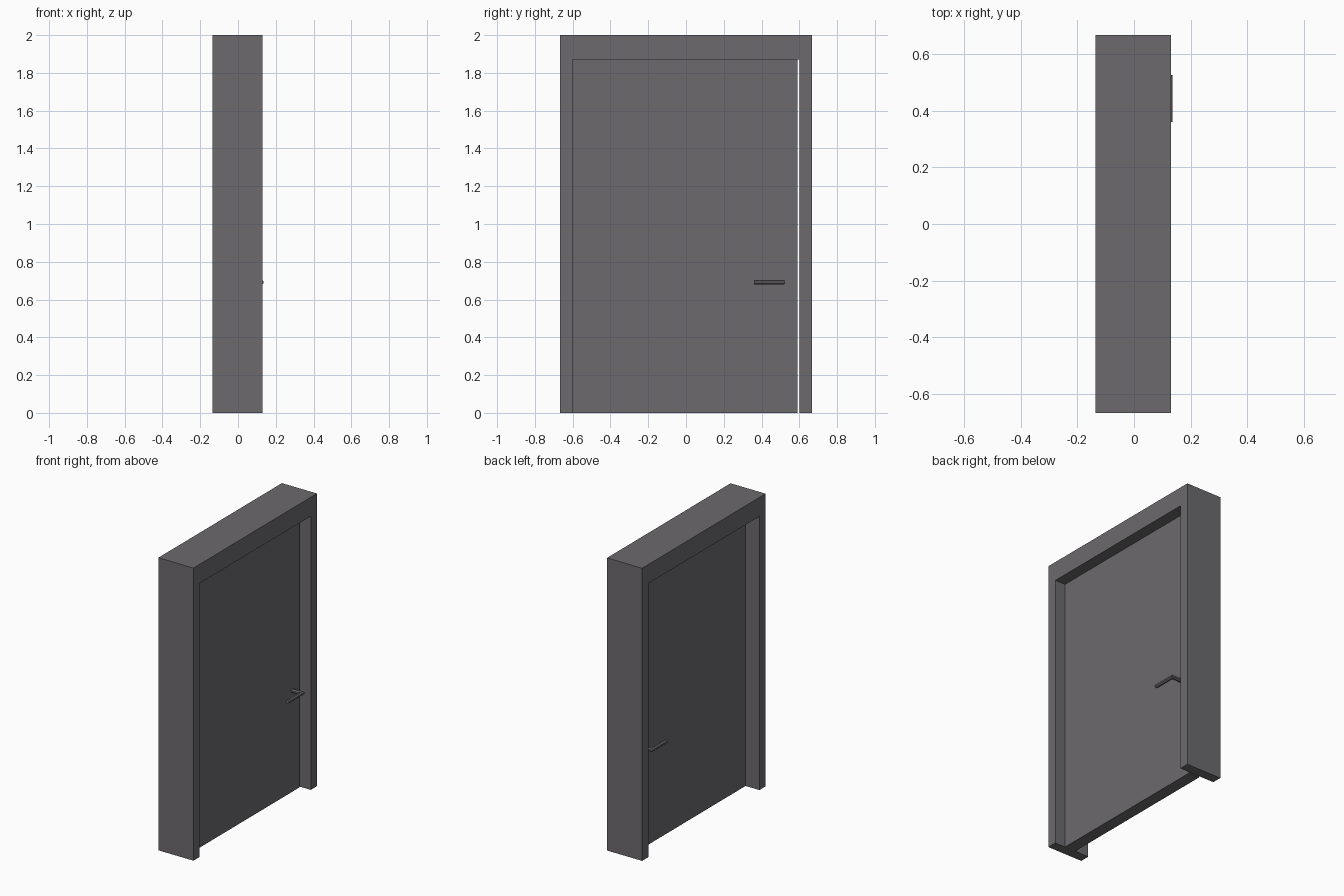
import bpy, bmesh, math

if "Cube" in bpy.data.objects:
    bpy.data.objects.remove(bpy.data.objects["Cube"])

grey = bpy.data.materials.new("dark_grey")
grey.diffuse_color = (0.15, 0.144, 0.153, 1)
grey.use_nodes = True
grey.node_tree.nodes["Principled BSDF"].inputs["Base Color"].default_value = grey.diffuse_color


def finish(name, bm):
    bmesh.ops.recalc_face_normals(bm, faces=bm.faces)
    me = bpy.data.meshes.new(name)
    bm.to_mesh(me)
    bm.free()
    me.materials.append(grey)
    ob = bpy.data.objects.new(name, me)
    bpy.context.collection.objects.link(ob)
    return ob


def bridge(bm, a, b):
    n = len(a)
    for i in range(n):
        j = (i + 1) % n
        bm.faces.new((a[i], a[j], b[j], b[i]))


# Door frame: an upside-down U profile extruded through the wall depth
X0, X1 = -0.135, 0.13
W, IN, TOP, HEAD = 0.667, 0.6, 2.0, 1.87
outline = [(-W, 0), (-W, TOP), (W, TOP), (W, 0),
           (IN, 0), (IN, HEAD), (-IN, HEAD), (-IN, 0)]
bm = bmesh.new()
back = [bm.verts.new((X0, y, z)) for y, z in outline]
front = [bm.verts.new((X1, y, z)) for y, z in outline]
bm.faces.new(back)
bm.faces.new(front)
bridge(bm, back, front)
finish("door_frame", bm)

# Door leaf: recessed slab with a narrow gap on the latch side
D0, D1 = -0.03, 0.052
bm = bmesh.new()
bmesh.ops.create_cube(bm, size=1)
for v in bm.verts:
    v.co = (D1 if v.co.x > 0 else D0,
            0.59 if v.co.y > 0 else -IN,
            HEAD if v.co.z > 0 else 0)
finish("door_leaf", bm)


# Lever handles: octagonal bar with a mitred elbow, one on each face
def handle(name, side):
    r, yc, zc, tip = 0.0133, 0.513, 0.692, 0.36
    mid = (D0 + D1) / 2
    ring = [(r * math.cos(a), r * math.sin(a))
            for a in (math.pi / 8 + i * math.pi / 4 for i in range(8))]
    bm = bmesh.new()

    def loop(f):
        out = []
        for u, w in ring:
            x, y = f(u)
            out.append(bm.verts.new((mid + side * x, y, zc + w)))
        return out

    base = loop(lambda u: (0.03, yc + u))
    elbow = loop(lambda u: (0.112 + u, yc + u))
    end = loop(lambda u: (0.112 + u, tip))
    bridge(bm, base, elbow)
    bridge(bm, elbow, end)
    bm.faces.new(base)
    bm.faces.new(end)
    finish(name, bm)


handle("front_handle", 1)
handle("back_handle", -1)
